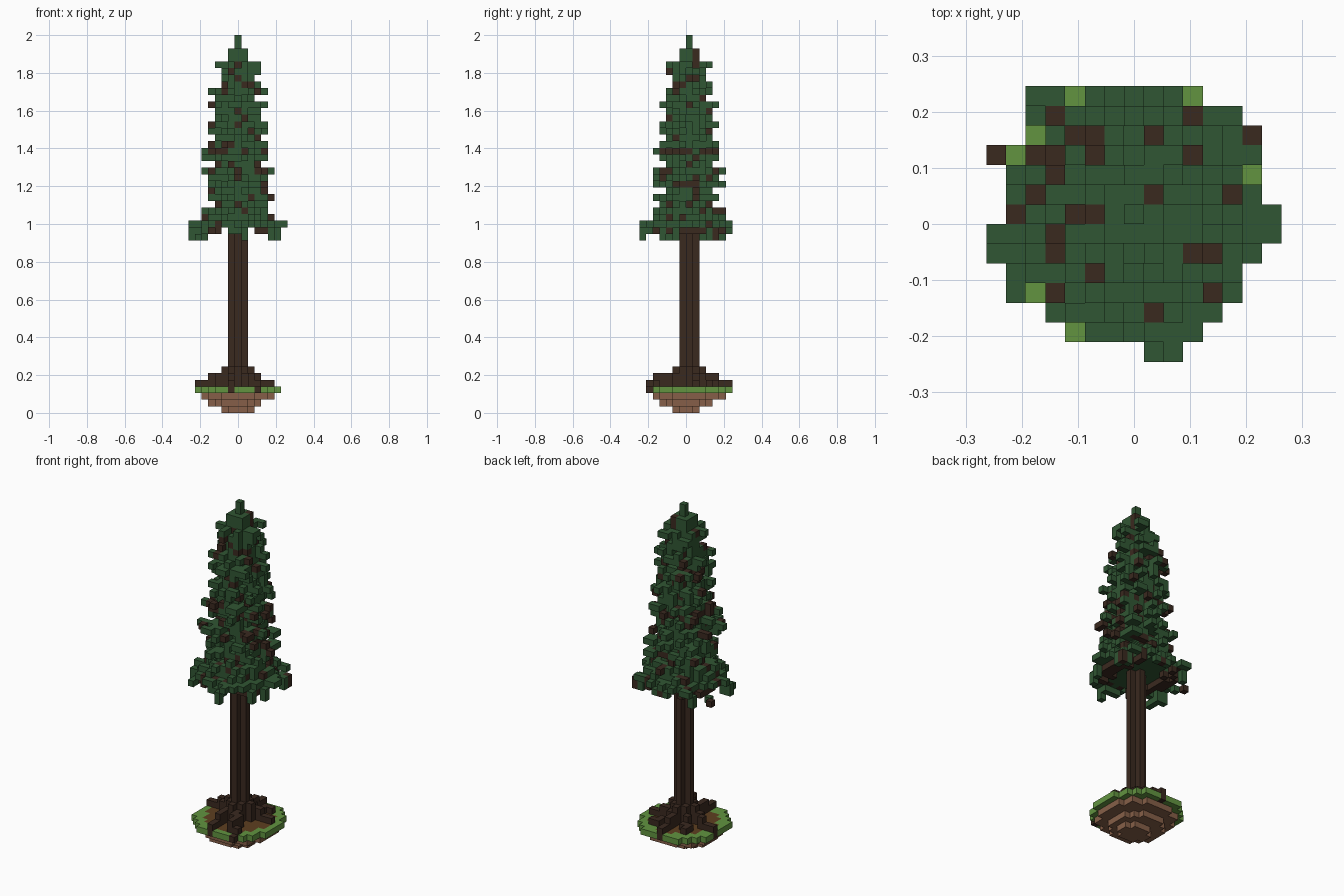
import bpy, bmesh, math, random
from mathutils import Vector

random.seed(23)
V = 2 / 57                      # edge of one block
cells = {}                      # (i, j, k) -> part name

old = bpy.data.objects.get("Cube")
if old:
    bpy.data.objects.remove(old)


def linear(hex_text):
    vals = [int(hex_text[n:n + 2], 16) / 255 for n in (0, 2, 4)]
    return [c / 12.92 if c < 0.04 else ((c + 0.055) / 1.055) ** 2.4 for c in vals] + [1]


def material(name, hex_text):
    m = bpy.data.materials.new(name)
    m.use_nodes = True
    m.diffuse_color = linear(hex_text)
    bsdf = m.node_tree.nodes["Principled BSDF"]
    bsdf.inputs["Base Color"].default_value = linear(hex_text)
    bsdf.inputs["Roughness"].default_value = 0.9
    return m


needle = material("needle green", "305633")
bark = material("bark brown", "3A291F")
grass = material("grass green", "629440")
soil = material("soil brown", "5E3F20")
dirt = material("dirt tan", "865F48")
PARTS = {"foliage": needle, "twigs": bark, "trunk": bark, "roots": bark,
         "grass_ring": grass, "soil_top": soil, "dirt_base": dirt}


def put(i, j, k, part):
    cells.setdefault((i, j, k), part)


def disc(radius, ci=0, cj=0):
    """Block columns whose centre lies within the radius."""
    return [(i, j) for i in range(-7, 8) for j in range(-7, 7)
            if math.hypot(i - ci, j - cj) <= radius]


def spoke(angle, length):
    """Block columns along a ray from the trunk."""
    return {(round(math.cos(angle) * s / 2), round(math.sin(angle) * s / 2))
            for s in range(int(length * 2) + 1)}


def leaf(wood=0.1):
    return "twigs" if random.random() < wood else "foliage"


# Trunk with a plus-shaped section
for k in range(3, 53):
    for i, j in disc(1):
        put(i, j, k, "trunk")

# Roots: a narrow collar with arms stepping down to the grass
for k in (4, 5, 6):
    for i, j in disc(2.1):
        put(i, j, k, "roots")
for degrees, reach in ((14, 5.5), (58, 5), (92, 6), (132, 5), (172, 6),
                       (256, 6.3), (297, 6.8)):
    for i, j in spoke(math.radians(degrees), reach):
        r = math.hypot(i, j)
        put(i, j, 3, "roots")
        if r < 6.2:
            put(i, j, 4, "roots")
        if r < reach - 1.4:
            put(i, j, 5, "roots")

# Ground: grass ring around soil, over a stepped dirt bowl
for i, j in disc(6.75, -0.2, 0.1):
    put(i, j, 3, "soil_top" if math.hypot(i, j) < 5.2 else "grass_ring")
for k, radius, ci, cj in ((2, 5.7, 0, 0), (1, 4.3, -0.5, -0.5), (0, 2.3, 0, -0.5)):
    for i, j in disc(radius, ci, cj):
        put(i, j, k, "dirt_base")

# Bare branches hanging at both sides under the skirt
for i, j in disc(5.9):
    if abs(i) > 2 and math.hypot(i, j) > 3.5 and random.random() < 0.65:
        put(i, j, 27, "twigs")

# Bottom skirt: row spans of the footprint, drooping in alternate sectors
SPANS = [(1, 2), (-2, 3), (-4, 4), (-6, 5), (-6, 5), (-7, 6), (-7, 7),
         (-6, 7), (-6, 6), (-6, 6), (-7, 6), (-4, 6), (-5, 5), (-5, 2)]
BARE = {(-3, 6), (-6, 3), (6, 2), (-5, -4)}
for j, (low, high) in enumerate(SPANS, -7):
    for i in range(low, high + 1):
        if (i, j) in BARE:
            continue
        r = math.hypot(i, j)
        sector = int((math.atan2(j, i) + math.pi) / (math.pi / 6) + 0.5)
        drop = (r > 4.5) + (r > 5.4) + (r > 6.2) if sector % 2 else int(r > 5.8)
        put(i, j, 29 - drop, leaf(0.18))
        if r < 5:
            put(i, j, 28, "foliage")
        elif drop > 1 and random.random() < 0.5:
            put(i, j, 30 - drop, leaf())
        if r < 4.9 and random.random() < 0.75:
            put(i, j, 30, leaf(0.15))

# Crown: reach of each layer, an oval core plus random boughs, some bare
REACH = [5, 4.2, 5.6, 4.8, 6.2, 5, 6, 3.8, 5, 5, 4.5, 3.9, 4.5, 4.6, 3.5,
         3.7, 4.5, 3, 4.3, 3.3, 2.8, 3.3, 3.2, 1.5, 1.5, 0, 0]
for k, reach in enumerate(REACH, 30):
    core = reach if reach < 2 else min(reach * 0.62, 3.3)
    bare = 0.7 if k == 39 else 0.1 if reach else 0
    turn = random.random() * math.pi
    for i, j in disc(core * 1.1):
        if abs(j) <= core * 0.95 and (reach < 2 or random.random() < 0.88):
            put(i, j, k, leaf(bare))
    if reach < 2:
        continue
    for n in range(7):
        angle = turn + n * math.tau / 7 + random.uniform(-0.25, 0.25)
        length = min(reach, 5.8) - random.choice((0, 0, 0.5, 1))
        wood = 0.75 if random.random() < bare * 1.6 else 0.08
        for i, j in spoke(angle, length):
            put(i, j, k, leaf(wood))
            side = i + random.choice((-1, 1))
            if math.hypot(side, j) <= reach and random.random() < 0.45:
                put(side, j, k, leaf())


# Turn the blocks into one mesh per part, leaving out buried faces
def build(part, mat):
    bm = bmesh.new()
    for cell, name in cells.items():
        if name != part:
            continue
        centre = Vector((cell[0], cell[1] + 0.5, cell[2] + 0.5))
        for axis in range(3):
            for sign in (-1, 1):
                step = [0, 0, 0]
                step[axis] = sign
                if tuple(c + s for c, s in zip(cell, step)) in cells:
                    continue
                normal = Vector(step)
                u = Vector([float(a == (axis + 1) % 3) for a in range(3)])
                w = normal.cross(u)
                corners = [normal + u + w, normal - u + w, normal - u - w, normal + u - w]
                bm.faces.new([bm.verts.new((centre + c / 2) * V) for c in corners])
    bmesh.ops.remove_doubles(bm, verts=bm.verts, dist=V / 100)
    mesh = bpy.data.meshes.new(part)
    bm.to_mesh(mesh)
    bm.free()
    mesh.materials.append(mat)
    bpy.context.collection.objects.link(bpy.data.objects.new(part, mesh))


for part, mat in PARTS.items():
    build(part, mat)
